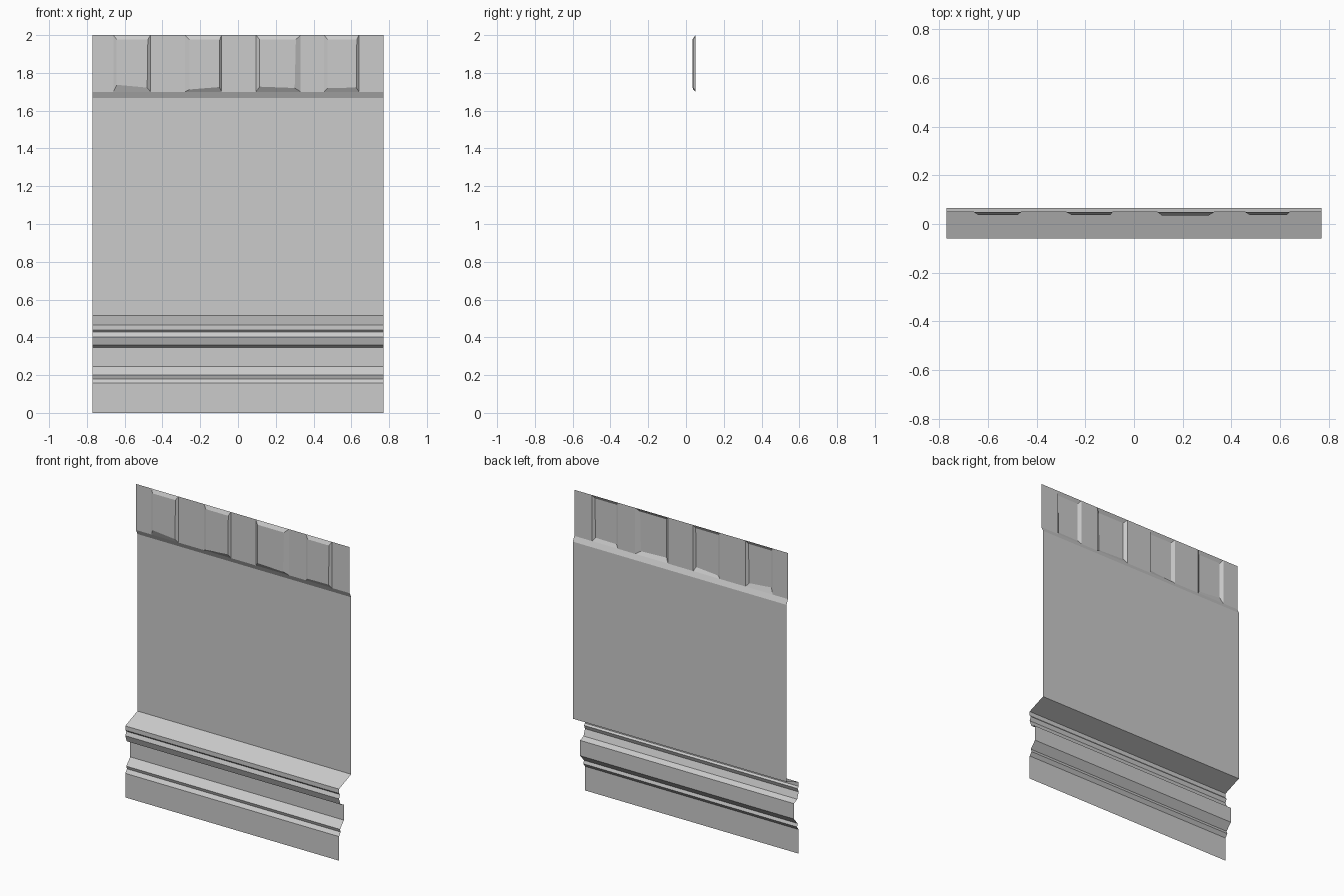
import bpy, bmesh

if "Cube" in bpy.data.objects:
    bpy.data.objects.remove(bpy.data.objects["Cube"])

HALF = 0.77      # half width of the panel
BAND_Y = 0.05    # plane of the top band
Z0, Z1 = 1.70, 2.0


def finish(name, bm):
    bmesh.ops.remove_doubles(bm, verts=bm.verts, dist=1e-5)
    mesh = bpy.data.meshes.new(name)
    bm.to_mesh(mesh)
    bm.free()
    obj = bpy.data.objects.new(name, mesh)
    bpy.context.collection.objects.link(obj)
    return obj


def face(bm, *pts):
    bm.faces.new([bm.verts.new(p) for p in pts])


def strip(name, profile):
    """Sweep an open (y, z) profile, listed top to bottom, along x."""
    bm = bmesh.new()
    for (ya, za), (yb, zb) in zip(profile, profile[1:]):
        face(bm, (-HALF, yb, zb), (HALF, yb, zb), (HALF, ya, za), (-HALF, ya, za))
    return finish(name, bm)


# Main wall sheet with the slanted lip under the top band
strip("wall_sheet", [(BAND_Y, Z0), (0.065, 1.668), (0.065, 0.515)])

# Stepped base moulding
strip("base_moulding", [
    (0.065, 0.515), (-0.06, 0.466), (-0.06, 0.438), (-0.05, 0.427),
    (-0.06, 0.402), (-0.045, 0.36), (-0.01, 0.345), (-0.01, 0.245),
    (-0.05, 0.20), (-0.043, 0.18), (-0.06, 0.157), (-0.06, 0.0)])

# Top band: flat gaps alternating with raised blocks
# left, right, raised y, left/right bevel at bottom, at top, bottom z left/right
blocks = [
    (-0.66, -0.463, 0.038, 0.018, 0.018, 1.737, 1.722),
    (-0.28, -0.087, 0.038, 0.022, 0.012, 1.712, 1.725),
    (0.095, 0.332, 0.035, 0.020, 0.032, 1.727, 1.720),
    (0.455, 0.641, 0.038, 0.020, 0.015, 1.720, 1.722),
]
bm = bmesh.new()
x = -HALF
for left, right, y, bl, br, zl, zr in blocks:
    face(bm, (x, BAND_Y, Z0), (left, BAND_Y, Z0), (left, BAND_Y, Z1), (x, BAND_Y, Z1))
    outer = [(left, BAND_Y, Z0), (right, BAND_Y, Z0), (right, BAND_Y, Z1), (left, BAND_Y, Z1)]
    inner = [(left + bl, y, zl), (right - br, y, zr),
             (right - br * 0.8, y, 1.977), (left + bl, y, 1.977)]
    face(bm, *inner)
    for i in range(4):
        j = (i + 1) % 4
        face(bm, outer[i], outer[j], inner[j], inner[i])
    x = right
face(bm, (x, BAND_Y, Z0), (HALF, BAND_Y, Z0), (HALF, BAND_Y, Z1), (x, BAND_Y, Z1))
finish("top_band", bm)
